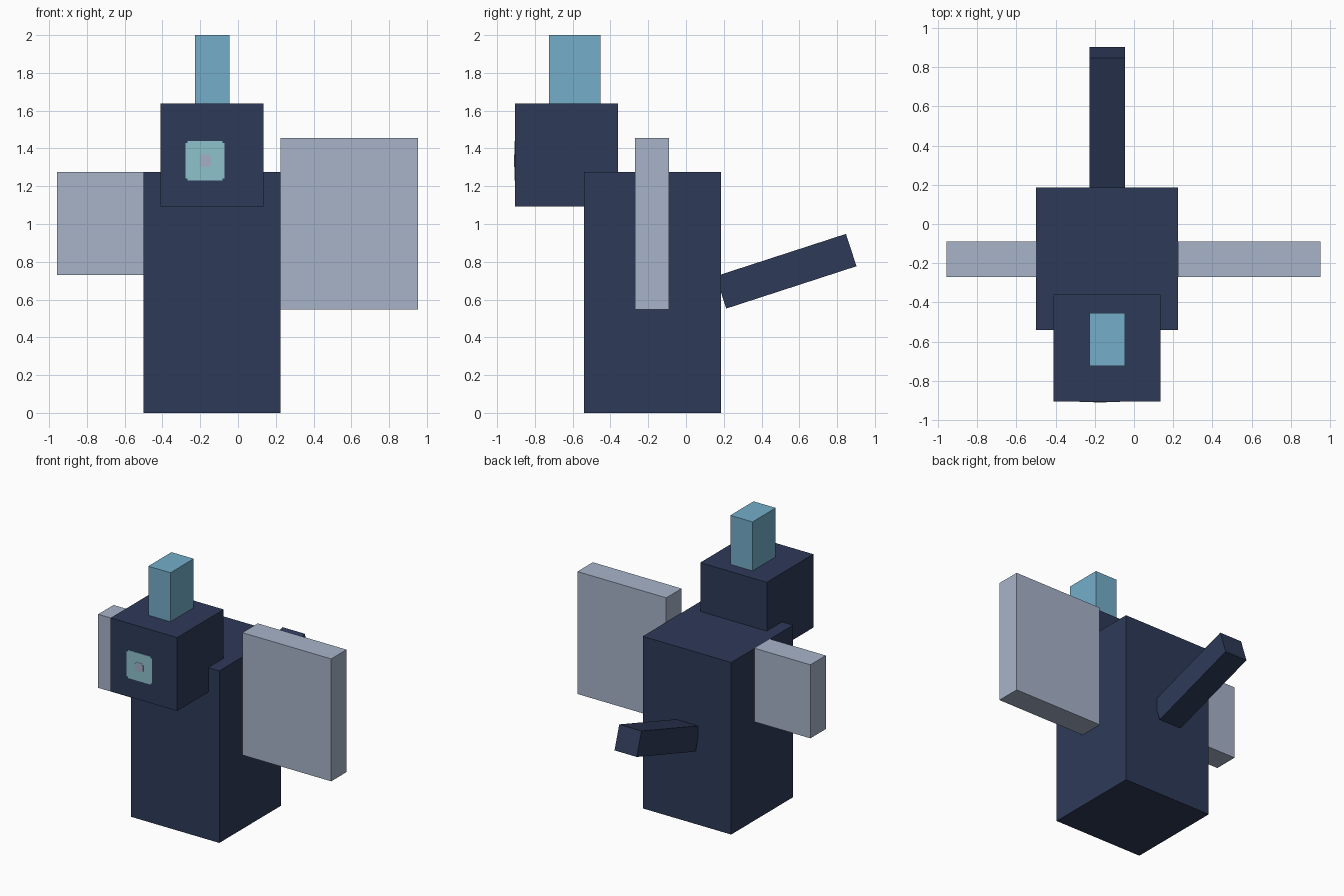
import bpy, bmesh, math
from mathutils import Matrix, Vector

cube = bpy.data.objects.get("Cube")
if cube:
    bpy.data.objects.remove(cube, do_unlink=True)


def material(name, rgb):
    m = bpy.data.materials.new(name)
    m.use_nodes = True
    m.diffuse_color = (*rgb, 1)
    m.node_tree.nodes["Principled BSDF"].inputs["Base Color"].default_value = (*rgb, 1)
    return m


navy = material("dark navy", (0.027, 0.042, 0.098))
grey = material("pale blue grey", (0.386, 0.456, 0.584))
blue = material("sky blue", (0.178, 0.423, 0.591))
teal = material("pale teal", (0.27, 0.54, 0.60))
lilac = material("lilac grey", (0.37, 0.43, 0.58))


def finish(name, bm, mat):
    bmesh.ops.recalc_face_normals(bm, faces=bm.faces)
    mesh = bpy.data.meshes.new(name)
    bm.to_mesh(mesh)
    bm.free()
    mesh.materials.append(mat)
    obj = bpy.data.objects.new(name, mesh)
    bpy.context.collection.objects.link(obj)
    return obj


def box(name, mat, x, y, z):
    """Box from its (low, high) bounds on each axis, origin at its centre."""
    bm = bmesh.new()
    bmesh.ops.create_cube(bm, size=1)
    size = [hi - lo for lo, hi in (x, y, z)]
    bmesh.ops.scale(bm, vec=size, verts=bm.verts)
    obj = finish(name, bm, mat)
    obj.location = [(lo + hi) / 2 for lo, hi in (x, y, z)]
    return obj


def notched_plate(name, mat, x, z, half, notch, back, front):
    """Thin front-facing square plate with a small step cut from each corner."""
    a, b = half, half - notch
    corner = [(a, b), (b, b), (b, a)]
    bm = bmesh.new()
    verts = []
    for i in range(4):
        turn = Matrix.Rotation(i * math.pi / 2, 2)
        for p in corner:
            q = turn @ Vector(p)
            verts.append(bm.verts.new((x + q.x, back, z + q.y)))
    face = bm.faces.new(verts)
    ext = bmesh.ops.extrude_face_region(bm, geom=[face])
    moved = [g for g in ext["geom"] if isinstance(g, bmesh.types.BMVert)]
    bmesh.ops.translate(bm, vec=(0, front - back, 0), verts=moved)
    return finish(name, bm, mat)


# Body, head and crest
box("body", navy, (-0.50, 0.225), (-0.54, 0.185), (0, 1.275))
box("head", navy, (-0.41, 0.135), (-0.905, -0.36), (1.093, 1.637))
box("crest", blue, (-0.228, -0.046), (-0.725, -0.453), (1.637, 2.0))

# Wings: the left one is larger
wing_y = (-0.27, -0.09)
box("left_wing", grey, (0.225, 0.953), wing_y, (0.548, 1.455))
box("right_wing", grey, (-0.957, -0.50), wing_y, (0.73, 1.275))

# Tail, tilted upwards towards its tip
tail = box("tail", navy, (-0.228, -0.046), (0.1675, 0.8925), (0.66, 0.84))
tail.rotation_euler.x = math.radians(18)

# Single eye on the face
notched_plate("eye", teal, -0.175, 1.335, 0.104, 0.011, -0.905, -0.908)
notched_plate("pupil", lilac, -0.173, 1.335, 0.033, 0.011, -0.908, -0.910)
